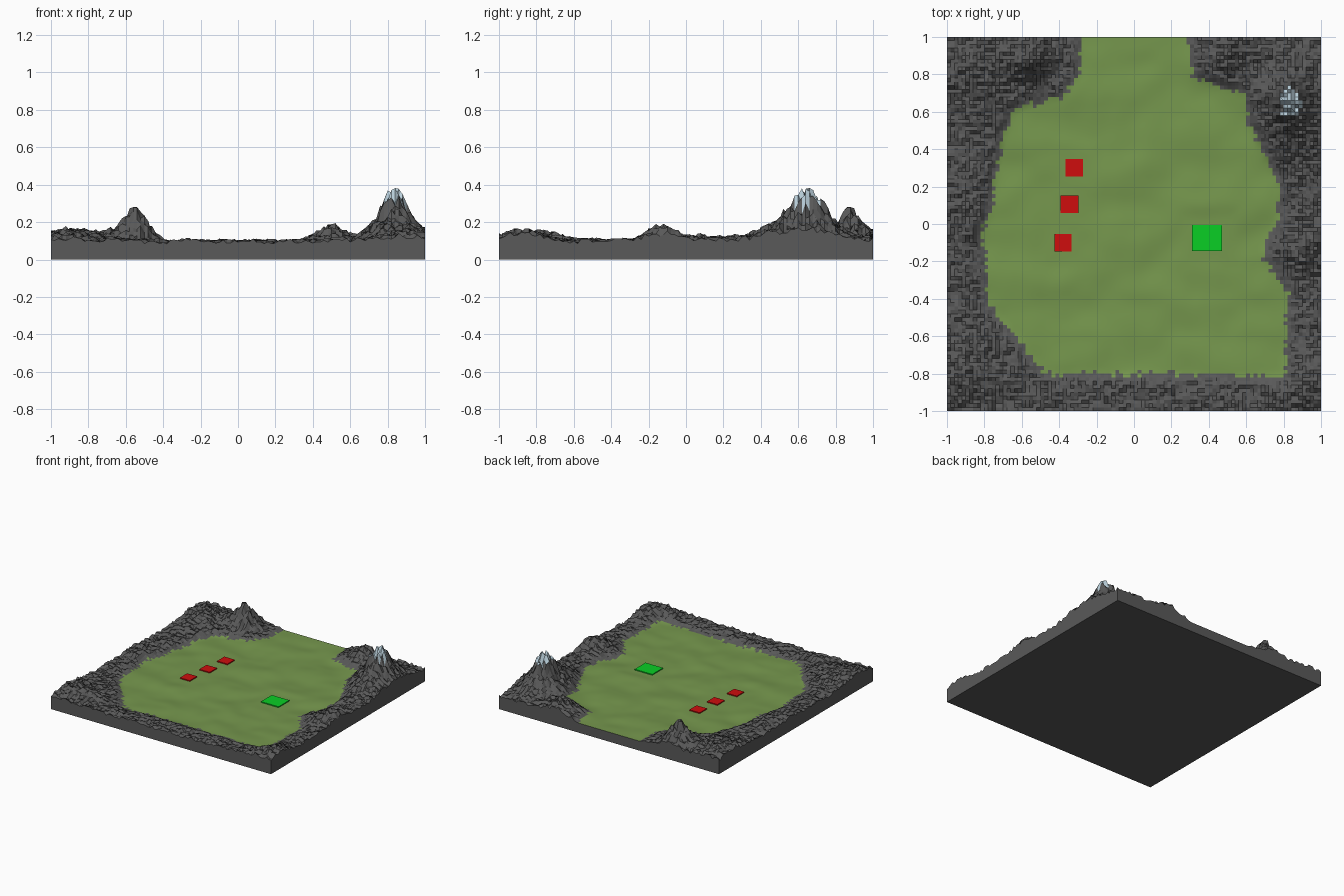
import bpy, bmesh, math, random
from mathutils import Vector, noise
from mathutils.geometry import intersect_point_line

random.seed(4)
if "Cube" in bpy.data.objects:
    bpy.data.objects.remove(bpy.data.objects["Cube"])

N = 100
FLOOR = 0.078

# Meadow outline
OUTLINE = [Vector(p) for p in (
    (-.28, 1.1), (-.29, .8), (-.38, .68), (-.65, .61), (-.7, .45), (-.75, .2),
    (-.77, .05), (-.82, -.05), (-.79, -.2), (-.78, -.43), (-.6, -.63), (-.48, -.8),
    (.3, -.8), (.81, -.82), (.82, -.35), (.68, -.17), (.78, .05), (.76, .25),
    (.62, .52), (.59, .69), (.32, .79), (.27, 1.1))]
SEGMENTS = list(zip(OUTLINE, OUTLINE[1:] + OUTLINE[:1]))

# Hills: x, y, height, x radius, y radius
HILLS = [(.83, .65, .17, .09, .13), (.85, .6, .09, .2, .28),
         (-.55, .88, .15, .1, .1), (-.88, .82, .06, .22, .2),
         (.92, -.12, .075, .12, .13), (.9, -.88, .06, .16, .14),
         (-.92, -.8, .045, .2, .2), (.5, .92, .07, .12, .14),
         (-.92, .1, .03, .12, .2)]

# Marker plates: name, x, y, half width, half depth
PLATES = [("red_marker_front", -.38, -.1, .045, .047),
          ("red_marker_middle", -.345, .105, .047, .047),
          ("red_marker_back", -.32, .3, .047, .047),
          ("green_marker", .39, -.075, .08, .07)]


def material(name, color):
    mat = bpy.data.materials.new(name)
    mat.use_nodes = True
    mat.diffuse_color = (*color, 1)
    mat.node_tree.nodes["Principled BSDF"].inputs["Base Color"].default_value = (*color, 1)
    return mat


rock = material("dark_rock", (.1, .1, .1))
grass = material("meadow_green", (.18, .31, .075))
snow = material("snow_blue", (.5, .64, .72))
red = material("marker_red", (.62, .004, .004))
green = material("marker_green", (.003, .62, .018))


def outside(x, y):
    """Signed distance to the meadow outline, positive in the rocks."""
    p = Vector((x, y))
    inside, nearest = False, 9
    for a, b in SEGMENTS:
        q, t = intersect_point_line(p, a, b)
        q = a.lerp(b, max(0, min(1, t))).to_2d()
        nearest = min(nearest, (p - q).length)
        if (a.y > y) != (b.y > y) and x < a.x + (y - a.y) * (b.x - a.x) / (b.y - a.y):
            inside = not inside
    return -nearest if inside else nearest


def smoothstep(lo, hi, v):
    t = max(0, min(1, (v - lo) / (hi - lo)))
    return t * t * (3 - 2 * t)


def height(x, y):
    d = outside(x, y)
    hills = sum(h * math.exp(-((x - cx) / rx) ** 2 - ((y - cy) / ry) ** 2)
                for cx, cy, h, rx, ry in HILLS)
    # Gentle swells, flattened under the plates
    swell = .013 * noise.noise((x * 3, y * 5, 2)) + .004 * noise.noise((x * 8, y * 8, 5))
    gap = min(max(abs(x - px) - w, abs(y - py) - l) for _, px, py, w, l in PLATES)
    swell *= smoothstep(0, .12, gap) * smoothstep(0, .15, 1 - y)
    # Jagged rock, rougher on the hills
    rough = smoothstep(-.01, .06, d)
    jag = random.uniform(-1, 1) * (.012 + .13 * hills) + .014 * noise.noise((x * 9, y * 9, 8))
    rise = hills * (.25 + .75 * smoothstep(-.05, .1, d)) * smoothstep(-.3, 0, d)
    return max(FLOOR - .015, FLOOR + swell + rise + rough * (.02 + jag))


# Terrain surface
bm = bmesh.new()
coords = [-1 + 2 * i / N for i in range(N + 1)]
grid = [[bm.verts.new((x, y, height(x, y))) for x in coords] for y in coords]
for j in range(N):
    for i in range(N):
        f = bm.faces.new((grid[j][i], grid[j][i + 1], grid[j + 1][i + 1], grid[j + 1][i]))
        c = f.calc_center_median()
        if outside(c.x, c.y) < random.uniform(-.015, .015):
            f.material_index = 1
            f.smooth = True
        elif c.z > .305:
            f.material_index = 2

# Side walls and underside
rim = (grid[0] + [row[N] for row in grid[1:]] + grid[N][-2::-1]
       + [row[0] for row in grid[-2:0:-1]])
foot = [bm.verts.new((v.co.x, v.co.y, 0)) for v in rim]
for k in range(len(rim)):
    m = (k + 1) % len(rim)
    bm.faces.new((rim[k], foot[k], foot[m], rim[m]))
bm.faces.new(foot[::-1])
bmesh.ops.recalc_face_normals(bm, faces=bm.faces)
mesh = bpy.data.meshes.new("terrain")
bm.to_mesh(mesh)
bm.free()
for mat in (rock, grass, snow):
    mesh.materials.append(mat)
bpy.context.collection.objects.link(bpy.data.objects.new("terrain", mesh))

# Marker plates on the meadow
for name, x, y, w, l in PLATES:
    bpy.ops.mesh.primitive_cube_add(size=2, location=(x, y, FLOOR + .0035))
    plate = bpy.context.object
    plate.name = name
    plate.scale = (w, l, .0045)
    plate.data.materials.append(green if name.startswith("green") else red)
